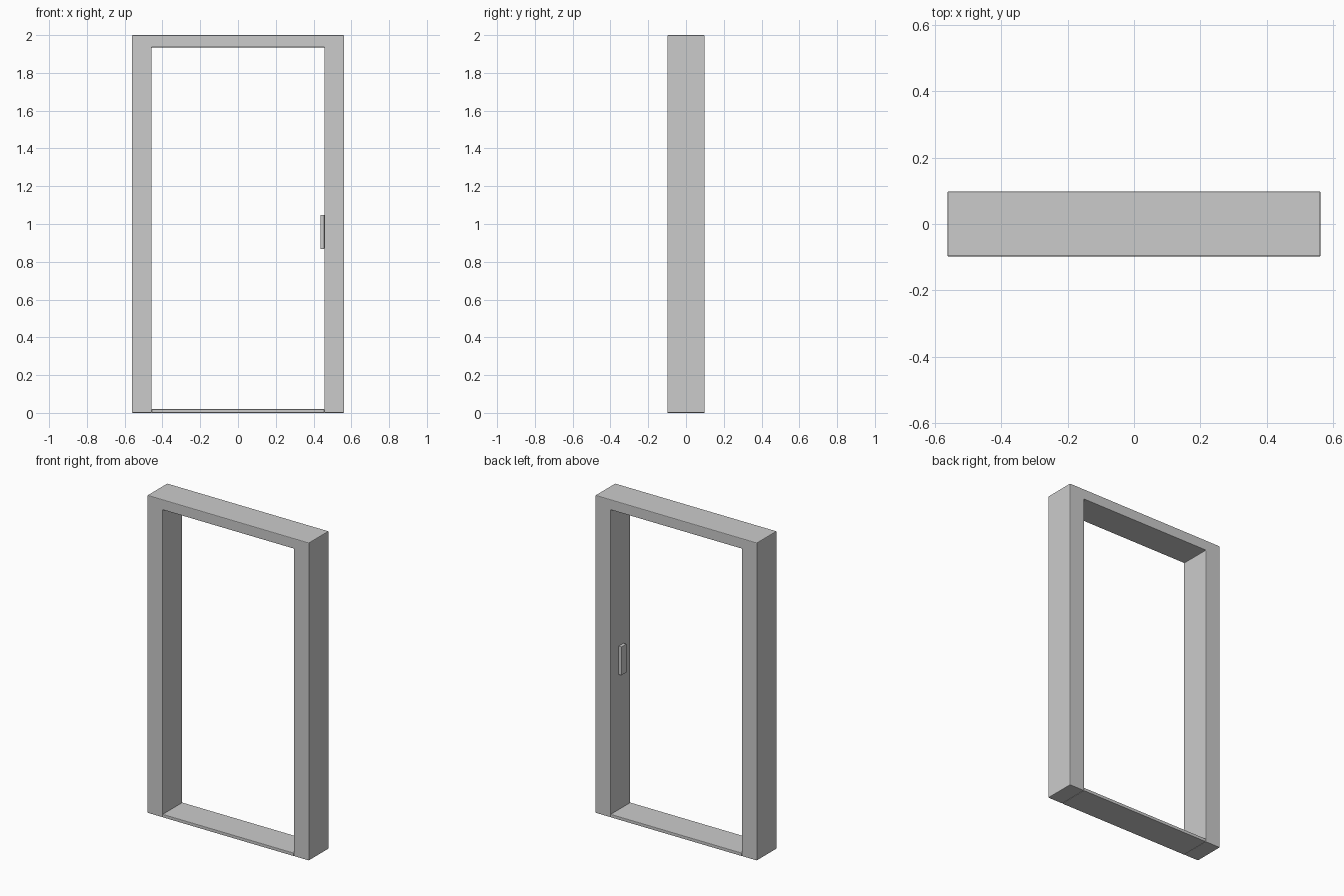
import bpy
import bmesh

cube = bpy.data.objects.get("Cube")
if cube:
    bpy.data.objects.remove(cube, do_unlink=True)

# Single flat grey
grey = bpy.data.materials.new("frame_grey")
grey.use_nodes = True
COLOUR = (0.6, 0.6, 0.6, 1)
grey.diffuse_color = COLOUR
grey.node_tree.nodes["Principled BSDF"].inputs["Base Color"].default_value = COLOUR


def extruded(name, outline, y0, y1, bevel):
    """Extrude an x-z outline from y0 to y1 and soften its edges."""
    bm = bmesh.new()
    face = bm.faces.new([bm.verts.new((x, y0, z)) for x, z in outline])
    ext = bmesh.ops.extrude_face_region(bm, geom=[face])
    verts = [v for v in ext["geom"] if isinstance(v, bmesh.types.BMVert)]
    bmesh.ops.translate(bm, verts=verts, vec=(0, y1 - y0, 0))
    bmesh.ops.recalc_face_normals(bm, faces=bm.faces)
    mesh = bpy.data.meshes.new(name)
    bm.to_mesh(mesh)
    bm.free()
    mesh.materials.append(grey)
    obj = bpy.data.objects.new(name, mesh)
    bpy.context.collection.objects.link(obj)
    mod = obj.modifiers.new("soft_edges", "BEVEL")
    mod.width = bevel
    mod.segments = 2
    mod.limit_method = "ANGLE"
    return obj


def box(x0, x1, z0, z1):
    return [(x0, z0), (x1, z0), (x1, z1), (x0, z1)]


OUTER, INNER, DEPTH = 0.562, 0.457, 0.098
TOP, HEAD = 2.0, 1.935

# Door frame: two jambs joined by the head
half = [(INNER, HEAD), (INNER, 0), (OUTER, 0), (OUTER, TOP)]
arch = half + [(-x, z) for x, z in reversed(half)]
extruded("door_frame", arch, -DEPTH, DEPTH, 0.004)

# Threshold between the jambs
extruded("threshold", box(-INNER, INNER, 0, 0.02), -DEPTH, DEPTH, 0.003)

# Latch plate on the inside of the left jamb
extruded("latch_plate", box(0.437, INNER, 0.868, 1.048), -0.032, 0.018, 0.002)
